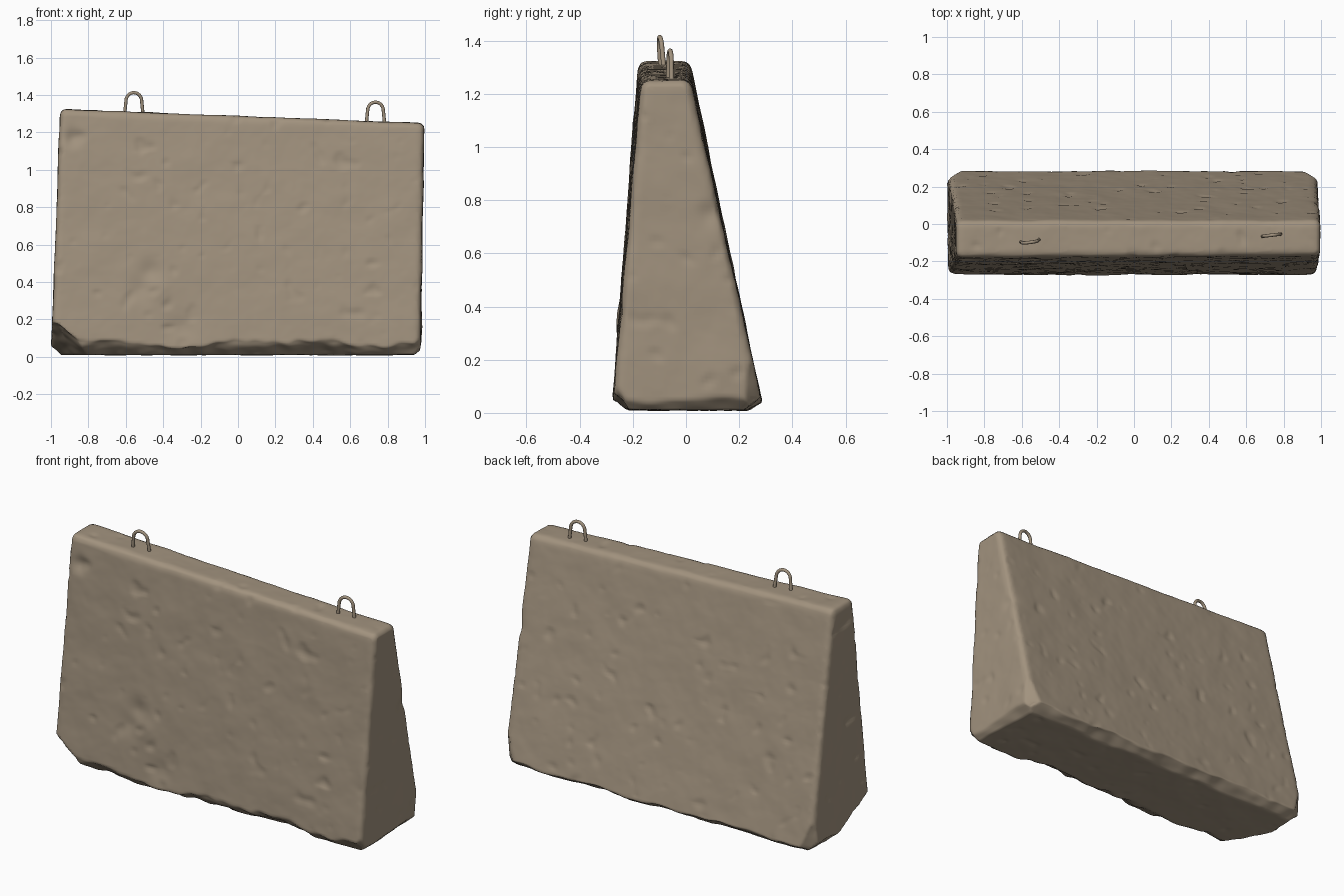
import bpy, bmesh, math
from mathutils import Vector, noise

if "Cube" in bpy.data.objects:
    bpy.data.objects.remove(bpy.data.objects["Cube"], do_unlink=True)


def make_material(name, rgb):
    mat = bpy.data.materials.new(name)
    mat.use_nodes = True
    mat.diffuse_color = (*rgb, 1)
    mat.node_tree.nodes["Principled BSDF"].inputs["Base Color"].default_value = (*rgb, 1)
    return mat


concrete = make_material("weathered concrete", (0.36, 0.29, 0.21))


def link(name, data):
    ob = bpy.data.objects.new(name, data)
    bpy.context.scene.collection.objects.link(ob)
    data.materials.append(concrete)
    return ob


# Tapered block: each end is a trapezoid profile, the top slopes down to +x
def end_profile(x_bottom, x_top, top, y_front, y_back):
    return [(x_bottom, -0.278, 0.01), (x_bottom, 0.292, 0.01),
            (x_top, y_back, top), (x_top, y_front, top)]


bm = bmesh.new()
ends = [[bm.verts.new(p) for p in end_profile(*e)] for e in
        ((-1.0, -0.95, 1.325, -0.18, 0.015), (0.975, 0.997, 1.25, -0.168, 0.015))]
for ring in ends:
    bm.faces.new(ring)
for i in range(4):
    j = (i + 1) % 4
    bm.faces.new((ends[0][i], ends[0][j], ends[1][j], ends[1][i]))
bmesh.ops.recalc_face_normals(bm, faces=bm.faces)
mesh = bpy.data.meshes.new("block")
bm.to_mesh(mesh)
bm.free()
block = link("concrete_block", mesh)

# Round the edges and make an even, dense surface to weather
bevel = block.modifiers.new("rounded edges", 'BEVEL')
bevel.width = 0.03
bevel.segments = 4
remesh = block.modifiers.new("even surface", 'REMESH')
remesh.mode = 'VOXEL'
remesh.voxel_size = 0.014
bpy.context.view_layer.update()
dense = bpy.data.meshes.new_from_object(
    block.evaluated_get(bpy.context.evaluated_depsgraph_get()))
block.modifiers.clear()
block.data = dense

# Broken edges: point on the break, outward direction, raggedness
breaks = [
    ((0, -0.272, 0.07), (0, -0.6, -0.8), 0.035),
    ((0, 0.277, 0.05), (0, 0.6, -0.8), 0.02),
    ((-1.0, -0.26, 0.19), (-0.6, -0.3, -0.75), 0.02),
    ((-0.99, 0.22, 0.05), (-0.65, 0.75, -0.1), 0.015),
    ((0.975, 0.22, 0.05), (0.7, 0.7, -0.1), 0.015),
    ((0.965, -0.23, 0.05), (0.7, -0.6, -0.4), 0.015),
    ((0.97, 0, 0.05), (0.7, 0, -0.7), 0.015),
    ((-0.98, 0, 0.05), (-0.7, 0, -0.7), 0.015),
]
breaks = [(Vector(p), Vector(n).normalized(), w) for p, n, w in breaks]

# Dents and lumps: centre, radius, depth (negative is a lump)
dents = [
    ((-0.47, -0.25, 0.46), 0.05, 0.014),
    ((-0.52, -0.25, 0.36), 0.06, 0.012),
    ((-0.42, -0.25, 0.36), 0.06, -0.008),
    ((-0.88, -0.19, 1.17), 0.04, 0.018),
    ((-0.3, -0.25, 0.16), 0.07, 0.012),
    ((0.98, 0.09, 0.75), 0.04, 0.012),
    ((0.98, 0.12, 0.16), 0.08, -0.008),
]
dents = [(Vector(c), r, d) for c, r, d in dents]


def weather(p, normal):
    q = p.copy()
    rough = noise.fractal(p * 5, 1.0, 2.0, 4) * 0.0035
    pits = max(0, noise.noise(p * 13) - 0.4) * 0.02
    q += normal * (rough - pits)
    for centre, radius, depth in dents:
        q -= normal * depth * math.exp(-((p - centre).length / radius) ** 2)
    for point, direction, wobble in breaks:
        ragged = noise.noise(p * 3.5) * wobble + noise.noise(p * 11) * wobble * 0.4
        excess = (q - point).dot(direction) - ragged
        if excess > 0:
            q -= direction * excess
    q.z = max(q.z, 0)
    return q


moved = [weather(v.co, v.normal) for v in dense.vertices]
for v, co in zip(dense.vertices, moved):
    v.co = co
for poly in dense.polygons:
    poly.use_smooth = True
dense.update()


# Lifting loops: bent steel rods set into the top
def lifting_loop(name, x, y, base, lean):
    rod = bpy.data.curves.new(name, 'CURVE')
    rod.dimensions = '3D'
    rod.bevel_depth = 0.009
    rod.bevel_resolution = 3
    half, leg, height = 0.042, 0.05, 0.105
    path = [(-half - 0.01, -0.04)]
    for i in range(13):
        a = math.pi * (1 - i / 12)
        path.append((half * math.cos(a), leg + 0.01 + (height - leg - 0.01) * math.sin(a)))
    path.append((half + 0.01, -0.04))
    spline = rod.splines.new('POLY')
    spline.points.add(len(path) - 1)
    for pt, (u, h) in zip(spline.points, path):
        pt.co = (x + u, y + u * 0.12 - h * lean, base + h, 1)
    spline.use_smooth = True
    return link(name, rod)


lifting_loop("lifting_loop_right", -0.557, -0.09, 1.308, 0.08)
lifting_loop("lifting_loop_left", 0.735, -0.06, 1.257, 0.0)
